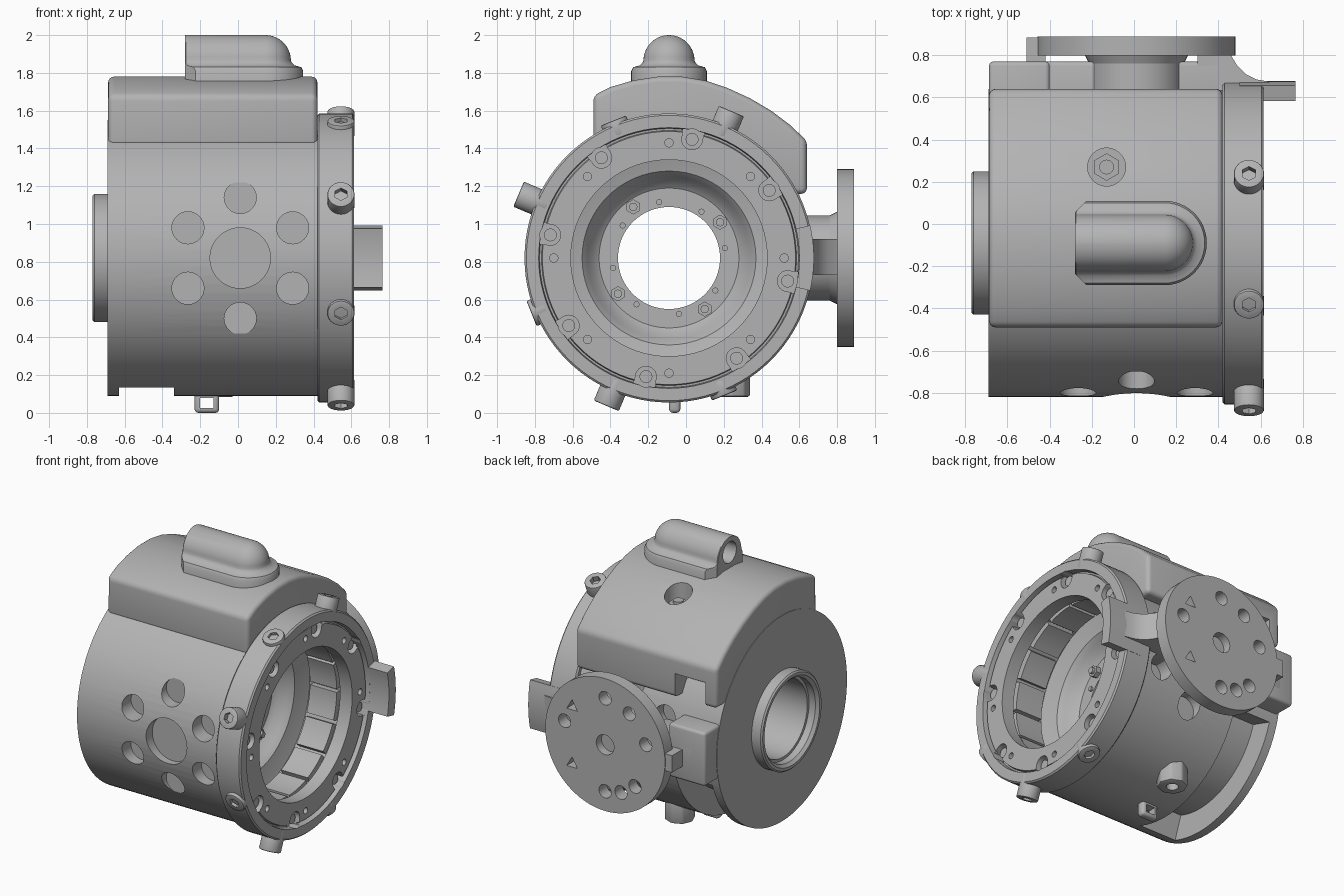
import bpy, bmesh, math
from mathutils import Vector, Matrix

if "Cube" in bpy.data.objects:
    bpy.data.objects.remove(bpy.data.objects["Cube"], do_unlink=True)

CY, CZ = -0.09, 0.82          # main axis, running along x
HX = 0.012                    # middle of the flank hole patterns
X, Y, Z = Vector((1, 0, 0)), Vector((0, 1, 0)), Vector((0, 0, 1))

metal = bpy.data.materials.new("machined_grey")
metal.use_nodes = True
metal.diffuse_color = (0.45, 0.45, 0.45, 1)
metal.node_tree.nodes["Principled BSDF"].inputs["Base Color"].default_value = (0.45, 0.45, 0.45, 1)


def finish(bm, name):
    bmesh.ops.recalc_face_normals(bm, faces=bm.faces)
    me = bpy.data.meshes.new(name)
    bm.to_mesh(me)
    bm.free()
    ob = bpy.data.objects.new(name, me)
    bpy.context.collection.objects.link(ob)
    me.materials.append(metal)
    return ob


def smooth(ob):
    ob.data.shade_smooth()
    ob.data.set_sharp_from_angle(angle=math.radians(30))


def bake(ob):
    dg = bpy.context.evaluated_depsgraph_get()
    me = bpy.data.meshes.new_from_object(ob.evaluated_get(dg))
    ob.modifiers.clear()
    ob.data = me


def cut(ob, bm):
    cutter = finish(bm, "cutter")
    cutter.hide_render = True
    mod = ob.modifiers.new("cut", "BOOLEAN")
    mod.operation, mod.solver, mod.object = "DIFFERENCE", "EXACT", cutter
    mod.use_self = True
    bake(ob)
    bpy.data.objects.remove(cutter, do_unlink=True)


def bevel(ob, width, segments=4):
    mod = ob.modifiers.new("bevel", "BEVEL")
    mod.width, mod.segments = width, segments
    mod.limit_method, mod.angle_limit = "ANGLE", math.radians(40)
    bake(ob)


def rod(bm, start, axis, length, r, n=32, r2=None):
    """Cylinder, prism or cone from a start point along an axis."""
    axis = Vector(axis).normalized()
    rot = axis.to_track_quat("Z", "Y").to_matrix().to_4x4()
    mid = Vector(start) + axis * length / 2
    bmesh.ops.create_cone(bm, cap_ends=True, segments=n, radius1=r, radius2=r2 or r,
                          depth=length, matrix=Matrix.Translation(mid) @ rot)


def box(bm, lo, hi):
    lo, hi = Vector(lo), Vector(hi)
    m = Matrix.Translation((lo + hi) / 2) @ Matrix.Diagonal((hi - lo).to_4d())
    bmesh.ops.create_cube(bm, size=1, matrix=m)


def skin(bm, loops, closed):
    """Join equal loops with quads; cap the ends unless closed."""
    rings = [[bm.verts.new(p) for p in loop] for loop in loops]
    n = len(rings[0])
    for i in range(len(rings) - (0 if closed else 1)):
        a, b = rings[i], rings[(i + 1) % len(rings)]
        for j in range(n):
            bm.faces.new((a[j], a[(j + 1) % n], b[(j + 1) % n], b[j]))
    if not closed:
        bm.faces.new(rings[0])
        bm.faces.new(rings[-1])


def polar(deg, r, x):
    a = math.radians(deg)
    return Vector((x, CY + r * math.cos(a), CZ + r * math.sin(a)))


def lathe(bm, profile, a0=0, a1=360, steps=96):
    full = a1 - a0 == 360
    angles = [a0 + (a1 - a0) * i / steps for i in range(steps + (0 if full else 1))]
    skin(bm, [[polar(a, r, x) for x, r in profile] for a in angles], full)


# Main housing: rear collar, drum, front rim and dished interior
bm = bmesh.new()
lathe(bm, [(-.77, .31), (-.77, .33), (-.76, .34), (-.69, .34), (-.69, .73), (.42, .73),
           (.42, .755), (.43, .765), (.605, .765), (.615, .755), (.615, .69), (.575, .685),
           (.575, .675), (.595, .67), (.595, .52), (.50, .52), (.50, .58), (.22, .58),
           (.20, .52), (.185, .46), (.15, .43), (.10, .405), (.075, .37), (.075, .27),
           (-.70, .27), (-.70, .29), (-.75, .29)])
housing = finish(bm, "housing")

# Hole patterns on both flanks, front bolt pockets and rim gap
bm = bmesh.new()
rod(bm, (HX, -1, CZ), Y, .25, .16, 48)
for k in range(6):
    a = math.radians(30 + 60 * k)
    px, pz = HX + .32 * math.cos(a), CZ + .32 * math.sin(a)
    rod(bm, (px, -1, pz), Y, .30, .085)
    rod(bm, (px, .51, pz), Y, .4, .085)
for k in range(8):
    rod(bm, polar(34 + 45 * k, .64, .53), X, .12, .055, 24)
    lathe(bm, [(.53, .64), (.65, .64), (.65, .688), (.53, .688)], 29.2 + 45 * k, 38.8 + 45 * k, 4)
    rod(bm, polar(45 * k, .61, .54), X, .1, .022, 16)
cut(housing, bm)

# Curved window low at the back of the drum
bm = bmesh.new()
lathe(bm, [(-.63, .56), (-.63, .85), (-.34, .85), (-.34, .56)], -110, -18, 40)
cut(housing, bm)
smooth(housing)

# Screws in the front pockets and small studs around the bore
bm = bmesh.new()
for k in range(8):
    rod(bm, polar(34 + 45 * k, .64, .52), X, .055, .034, 20)
    rod(bm, polar(10 + 45 * k, .30, .06), X, .03, .016, 12)
for k in range(4):
    rod(bm, polar(35 + 90 * k, .33, .06), X, .05, .04, 6)
    rod(bm, polar(35 + 90 * k, .33, .09), X, .04, .022, 16)
smooth(finish(bm, "face_screws"))

# Pole segments lining the inside
bm = bmesh.new()
for k in range(16):
    lathe(bm, [(.25, .54), (.25, .59), (.46, .59), (.46, .54)], 22.5 * k + 1, 22.5 * k + 21, 6)
smooth(finish(bm, "pole_segments"))

# Radial socket bolts on the front rim
for deg, top in ((67, .845), (157, .865), (247, .85), (112, .785), (202, .785), (292, .785)):
    out = polar(deg, 1, 0) - polar(deg, 0, 0)
    bm = bmesh.new()
    rod(bm, polar(deg, .70, .545), out, top - .70, .072, 36)
    bolt = finish(bm, "rim_bolt")
    bevel(bolt, .008, 2)
    bm = bmesh.new()
    rod(bm, polar(deg, top - .04, .545), out, .1, .036, 6)
    cut(bolt, bm)
    smooth(bolt)

# Arched hood over the drum
section = [(-.49, 1.41), (-.49, 1.68), (-.4, 1.725), (-.28, 1.76), (-.15, 1.78), (-.02, 1.78),
           (.1, 1.76), (.22, 1.72), (.34, 1.665), (.45, 1.60), (.55, 1.525), (.64, 1.44),
           (.64, 1.16), (.45, 1.16), (.2, 1.38), (-.09, 1.45), (-.35, 1.40)]
bm = bmesh.new()
skin(bm, [[(x, y, z) for y, z in section] for x in (-.687, .42)], False)
hood = finish(bm, "hood")
bevel(hood, .03)
bm = bmesh.new()
rod(bm, (-.13, .27, 1.60), Z, .3, .09, 40)
box(bm, (-.60, .50, 1.1), (-.36, .7, 1.33))
cut(hood, bm)
smooth(hood)
bm = bmesh.new()
rod(bm, (-.13, .27, 1.58), Z, .05, .065, 6)
rod(bm, (-.13, .27, 1.6), Z, .05, .035, 20)
smooth(finish(bm, "hood_screw"))

# Cable dome: flat rear end, rounded front end, flanged base
layers = [(.20, 1.72), (.20, 1.81), (.19, 1.83), (.155, 1.84), (.14, 1.855)]
layers += [(.135 * math.cos(math.radians(a)), 1.865 + .135 * math.sin(math.radians(a)))
           for a in range(0, 90, 8)]
bm = bmesh.new()
loops = []
for r, z in layers:
    arc = [math.radians(-90 + 7.5 * i) for i in range(25)]
    c = max(.004, r - .145)
    loops.append([(-.28 + c, CY + r, z), (-.28, CY + r - c, z),
                  (-.28, CY - r + c, z), (-.28 + c, CY - r, z)]
                 + [(.145 + r * math.cos(a), CY + r * math.sin(a), z) for a in arc])
skin(bm, loops, False)
dome = finish(bm, "cable_dome")
bm = bmesh.new()
rod(bm, (-.4, CY, 1.89), X, .3, .075)
cut(dome, bm)
smooth(dome)

# Rear mounting beam: long spine with a taller block at its rear end
for name, lo, hi in (("beam_spine", (-.60, .50, .73), (.42, .77, .92)),
                     ("beam_end_block", (-.687, .45, .66), (-.40, .77, 1.04))):
    bm = bmesh.new()
    box(bm, lo, hi)
    part = finish(bm, name)
    bevel(part, .02, 3)
    smooth(part)

# Flared neck between beam and disc
bm = bmesh.new()
rod(bm, (HX, .55, CZ), Y, .22, .225, 48)
rod(bm, (HX, .76, CZ), Y, .05, .225, 48, .25)
smooth(finish(bm, "disc_neck"))

# Mounting disc with its holes and edge lug
bm = bmesh.new()
rod(bm, (HX, .80, CZ), Y, .09, .47, 96)
disc = finish(bm, "mounting_disc")
bm = bmesh.new()
rod(bm, (HX, .83, CZ), Y, .2, .07)
for deg in (90, 55, 15, -45, -68, -90, 165, 142, 218):
    a = math.radians(deg)
    rod(bm, (HX - .33 * math.cos(a), .7, CZ + .33 * math.sin(a)), Y, .3, .048,
        3 if deg in (142, 218) else 24)
cut(disc, bm)
smooth(disc)
bm = bmesh.new()
box(bm, (-.51, .76, .76), (-.42, .885, .88))
finish(bm, "disc_lug")

# Curved arm from the disc to the side tab, and the tab itself
bm = bmesh.new()
outline = [(.3, .6), (.3, .8), (.46, .8), (.49, .75), (.53, .71), (.58, .685), (.64, .675), (.64, .6)]
skin(bm, [[(x, y, z) for x, y in outline] for z in (.73, .92)], False)
smooth(finish(bm, "side_arm"))
bm = bmesh.new()
lathe(bm, [(.5, .69), (.5, .767), (.765, .767), (.765, .69)], -13, 13, 10)
smooth(finish(bm, "side_tab"))

# Drain boss underneath
bm = bmesh.new()
rod(bm, (-.12, .24, .085), Z, .2, .1, 8)
boss = finish(bm, "drain_boss")
bevel(boss, .012, 2)
bm = bmesh.new()
rod(bm, (-.12, .24, 0), Z, .14, .04, 20)
cut(boss, bm)
smooth(boss)

# Small strap handle under the drum
bm = bmesh.new()
box(bm, (-.23, -.09, 0), (-.10, -.03, .14))
handle = finish(bm, "strap_handle")
bevel(handle, .02, 3)
bm = bmesh.new()
box(bm, (-.20, -.2, .025), (-.13, .1, .08))
cut(handle, bm)
smooth(handle)
